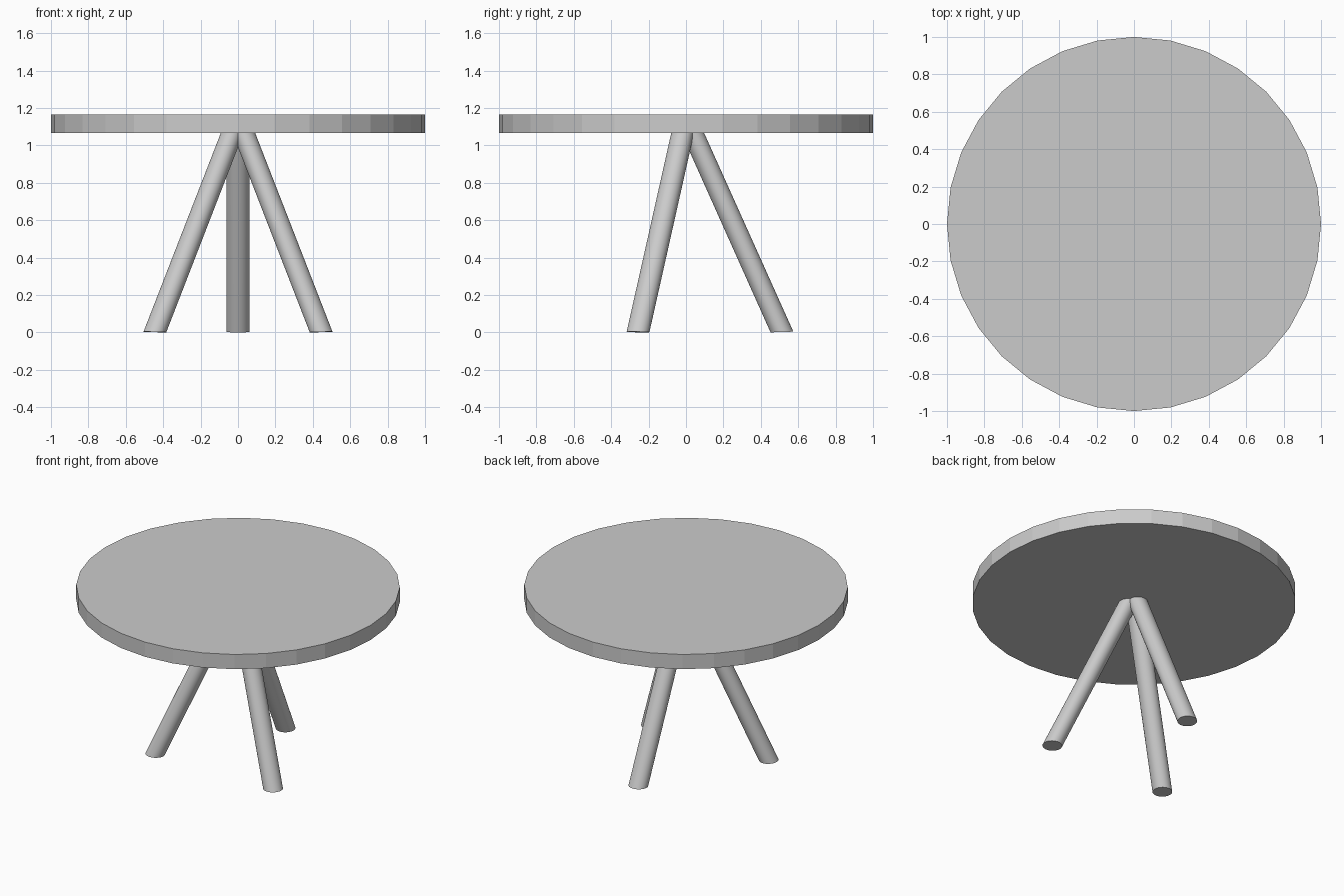
import bpy, bmesh
from math import radians, cos, sin

if "Cube" in bpy.data.objects:
    bpy.data.objects.remove(bpy.data.objects["Cube"])

TOP_LOW, TOP_HIGH = 1.065, 1.165   # slab underside and upper face
FOOT_R, HEAD_R = 0.513, 0.031      # leg centre distance from the axis, foot and head
LEG_R = 0.061

# Round faceted tabletop
bpy.ops.mesh.primitive_cylinder_add(vertices=32, radius=1, depth=TOP_HIGH - TOP_LOW,
                                    location=(0, 0, (TOP_LOW + TOP_HIGH) / 2))
bpy.context.object.name = "tabletop"


def add_leg(name, angle):
    """Slanted round leg: an upright cylinder sheared outward toward its foot."""
    bm = bmesh.new()
    bmesh.ops.create_cone(bm, cap_ends=True, segments=32, radius1=LEG_R,
                          radius2=LEG_R, depth=1)
    for v in bm.verts:
        foot = v.co.z < 0
        side = v.co.x
        v.co.z = 0.002 + side * 0.03 if foot else TOP_LOW + 0.012
        v.co.x += FOOT_R if foot else HEAD_R
        v.co.z = max(v.co.z, 0)
    mesh = bpy.data.meshes.new(name)
    bm.to_mesh(mesh)
    bm.free()
    leg = bpy.data.objects.new(name, mesh)
    bpy.context.collection.objects.link(leg)
    leg.rotation_euler.z = radians(angle)
    bpy.ops.object.select_all(action='DESELECT')
    leg.select_set(True)
    bpy.context.view_layer.objects.active = leg
    bpy.ops.object.shade_smooth_by_angle(angle=radians(30))


# Three legs meeting under the centre
for name, angle in (("back_leg", 90), ("front_left_leg", 210), ("front_right_leg", 330)):
    add_leg(name, angle)
